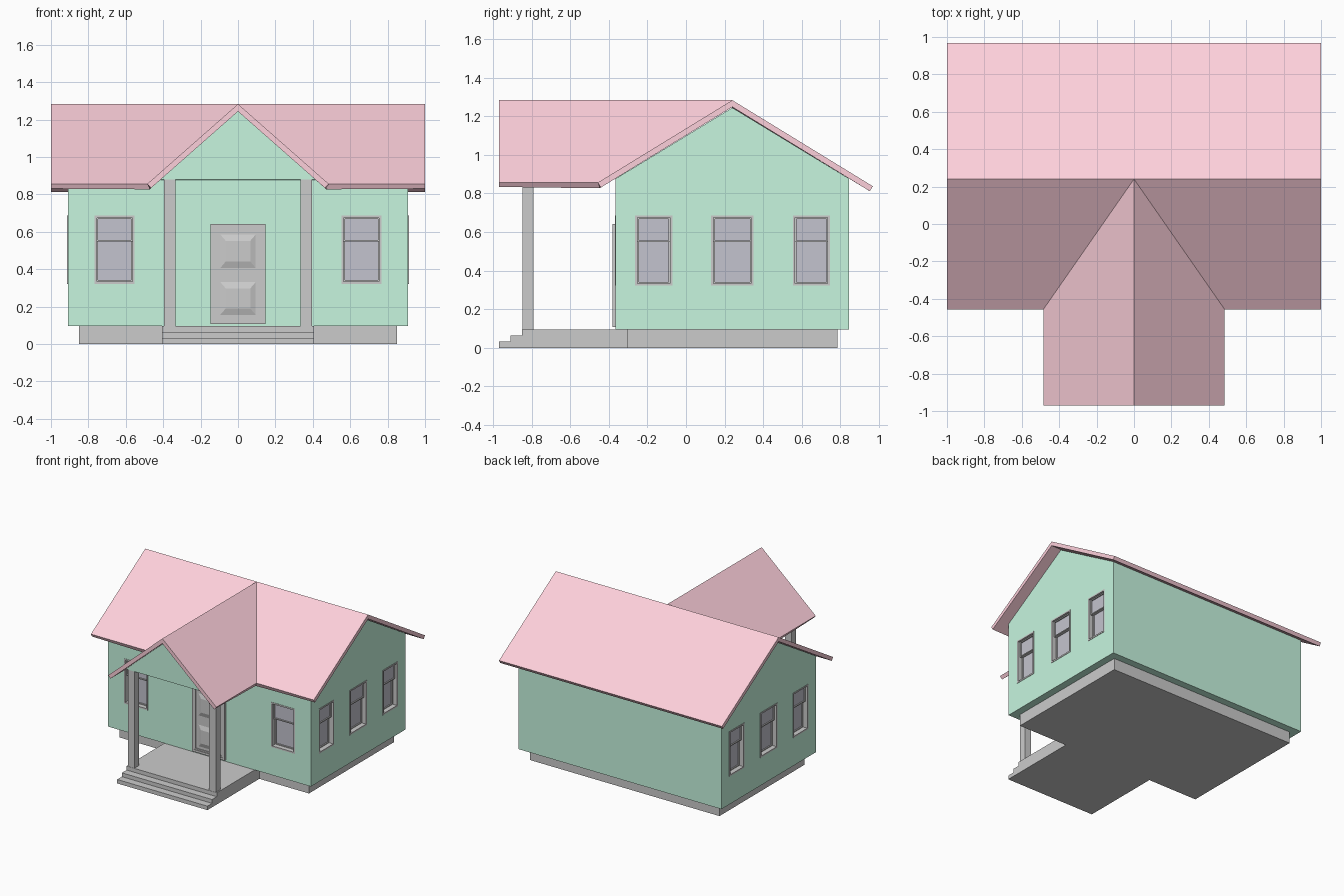
import bpy, bmesh
from mathutils import Matrix, Vector
from math import pi

if "Cube" in bpy.data.objects:
    bpy.data.objects.remove(bpy.data.objects["Cube"])


def material(name, rgb):
    m = bpy.data.materials.new(name)
    m.diffuse_color = (*rgb, 1)
    m.use_nodes = True
    m.node_tree.nodes["Principled BSDF"].inputs["Base Color"].default_value = m.diffuse_color
    return m


GREEN = material("wall_green", (0.57, 0.92, 0.74))
PINK = material("roof_pink", (0.99, 0.63, 0.71))
GLASS = material("glass_grey", (0.55, 0.55, 0.62))


def finish(name, bm, mat=None):
    bmesh.ops.recalc_face_normals(bm, faces=bm.faces)
    me = bpy.data.meshes.new(name)
    bm.to_mesh(me)
    bm.free()
    ob = bpy.data.objects.new(name, me)
    bpy.context.collection.objects.link(ob)
    if mat:
        me.materials.append(mat)
    return ob


def add_box(bm, lo, hi, matrix=Matrix()):
    lo, hi = Vector(lo), Vector(hi)
    local = Matrix.Translation((lo + hi) / 2) @ Matrix.Diagonal((*(hi - lo), 1))
    return bmesh.ops.create_cube(bm, size=1, matrix=matrix @ local)["verts"]


def add_ring(bm, u, z0, z1, w, y0, y1, matrix=Matrix()):
    """Rectangular frame of bar width w, facing -y."""
    for s in (-1, 1):
        a, b = sorted((s * u, s * (u - w)))
        add_box(bm, (a, y0, z0), (b, y1, z1), matrix)
    for a in (z0, z1 - w):
        add_box(bm, (-u + w, y0, a), (u - w, y1, a + w), matrix)


def box(name, lo, hi, mat=None):
    bm = bmesh.new()
    add_box(bm, lo, hi)
    return finish(name, bm, mat)


def prism(name, profile, along, a, b, mat=None):
    """Extrude a (side, z) profile along the x or y axis from a to b."""
    bm = bmesh.new()
    pts = [(a, s, z) if along == "x" else (s, a, z) for s, z in profile]
    face = bm.faces.new([bm.verts.new(p) for p in pts])
    ext = bmesh.ops.extrude_face_region(bm, geom=[face])["geom"]
    move = (b - a, 0, 0) if along == "x" else (0, b - a, 0)
    bmesh.ops.translate(bm, vec=move, verts=[v for v in ext if isinstance(v, bmesh.types.BMVert)])
    return finish(name, bm, mat)


# Foundation, porch floor and steps
box("foundation", (-0.85, -0.305, 0), (0.85, 0.785, 0.095))
prism("porch_steps", [(-0.97, 0), (-0.97, 0.032), (-0.91, 0.032), (-0.91, 0.063), (-0.85, 0.063),
                      (-0.85, 0.095), (-0.3, 0.095), (-0.3, 0)], "x", -0.405, 0.405)

# Main walls with gable ends, and the porch gable
walls = prism("walls", [(-0.365, 0.095), (0.845, 0.095), (0.845, 0.876), (0.24, 1.244), (-0.365, 0.876)],
              "x", -0.91, 0.91, GREEN)
prism("porch_gable", [(-0.413, 0.88), (0.413, 0.88), (0, 1.243)], "y", -0.85, -0.3, GREEN)

# Porch columns
for side, s in (("left", -1), ("right", 1)):
    a, b = sorted((s * 0.335, s * 0.395))
    box("porch_column_" + side, (a, -0.848, 0.095), (b, -0.79, 0.885))

# Roof: right half as a sheet with a valley, mirrored and thickened
bm = bmesh.new()
V = [bm.verts.new(p) for p in [
    (0, 0.24, 1.283), (1, 0.24, 1.283), (1, 0.968, 0.837), (0, 0.968, 0.837),
    (1, -0.457, 0.856), (0.485, -0.457, 0.856), (0.485, -0.97, 0.856), (0, -0.97, 1.283)]]
for idx in ((0, 3, 2, 1), (0, 1, 4, 5), (0, 5, 6, 7)):
    f = bm.faces.new([V[i] for i in idx])
    f.normal_update()
    if f.normal.z < 0:
        f.normal_flip()
roof = finish("roof", bm, PINK)
if roof.data.polygons[0].normal.z < 0:
    roof.data.flip_normals()
roof.modifiers.new("mirror", "MIRROR").use_clip = True
solid = roof.modifiers.new("thickness", "SOLIDIFY")
solid.thickness = 0.03
solid.offset = -1
solid.use_even_offset = True

# Windows: each is a wall opening, a casing with sashes, and two panes
front = [(Matrix.Translation((x, -0.365, 0)), 0.107) for x in (-0.66, 0.66)]
sides = [(Matrix.Translation((s * 0.91, y, 0)) @ Matrix.Rotation(s * pi / 2, 4, "Z"), u)
         for s in (-1, 1) for y, u in ((-0.167, 0.096), (0.24, 0.11), (0.65, 0.096))]
frames, panes, holes = bmesh.new(), bmesh.new(), bmesh.new()
Z0, ZM, Z1 = 0.322, 0.555, 0.686
for m, u in front + sides:
    add_box(holes, (-u + 0.002, -0.05, Z0 + 0.002), (u - 0.002, 0.06, Z1 - 0.002), m)
    add_ring(frames, u, Z0, Z1, 0.012, -0.003, 0.058, m)
    i = u - 0.011
    add_ring(frames, i, ZM - 0.008, Z1 - 0.011, 0.008, 0.015, 0.035, m)
    add_ring(frames, i, Z0 + 0.011, ZM + 0.004, 0.008, 0.035, 0.055, m)
    add_box(panes, (-i, 0.024, ZM), (i, 0.03, Z1 - 0.012), m)
    add_box(panes, (-i, 0.044, Z0 + 0.012), (i, 0.05, ZM), m)
finish("window_frames", frames)
finish("window_panes", panes, GLASS)
cutter = finish("window_opening_cutter", holes)
cutter.hide_render = True
cutter.display_type = "WIRE"
cut = walls.modifiers.new("window_openings", "BOOLEAN")
cut.operation = "DIFFERENCE"
cut.solver = "EXACT"
cut.object = cutter

# Front door: stepped casing, leaf and two raised panels
bm = bmesh.new()
add_ring(bm, 0.147, 0.107, 0.642, 0.018, -0.382, -0.36)
add_ring(bm, 0.130, 0.124, 0.625, 0.012, -0.377, -0.36)
finish("door_frame", bm)
bm = bmesh.new()
add_box(bm, (-0.119, -0.37, 0.135), (0.119, -0.36, 0.614))
for z0, z1 in ((0.15, 0.337), (0.4, 0.592)):
    verts = add_box(bm, (-0.1, -0.381, z0), (0.1, -0.368, z1))
    zc = (z0 + z1) / 2
    for v in verts:
        if v.co.y < -0.375:
            v.co.x *= 0.66
            v.co.z = zc + (v.co.z - zc) * 0.58
finish("door_leaf", bm)
